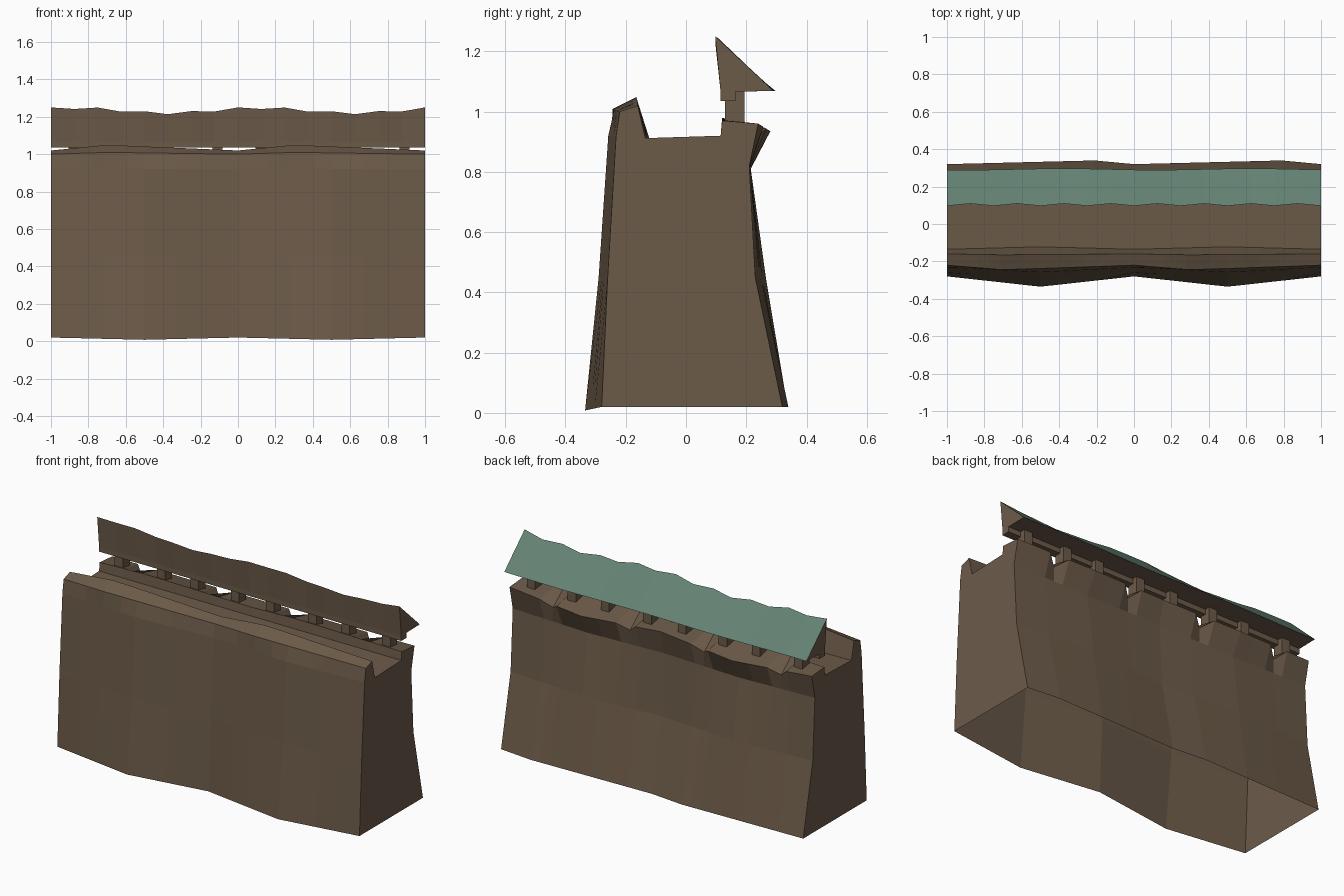
import bpy, bmesh
from math import cos, pi

if "Cube" in bpy.data.objects:
    bpy.data.objects.remove(bpy.data.objects["Cube"])

def material(name, col):
    m = bpy.data.materials.new(name)
    m.diffuse_color = (*col, 1)
    m.use_nodes = True
    m.node_tree.nodes["Principled BSDF"].inputs["Base Color"].default_value = m.diffuse_color
    return m

EARTH = material("earth brown", (0.150, 0.104, 0.066))
GREEN = material("roof green", (0.128, 0.225, 0.172))

def finish(name, bm, mats):
    me = bpy.data.meshes.new(name)
    bm.to_mesh(me)
    bm.free()
    for m in mats:
        me.materials.append(m)
    ob = bpy.data.objects.new(name, me)
    bpy.context.collection.objects.link(ob)
    return ob

def loft(name, profile, us, mats, open_edge=False, painted=None):
    """Sweep profile(u) -> [(y, z)] along x; the pattern repeats every unit."""
    bm = bmesh.new()
    stations = [(u - 1, u) for u in us[:-1]] + [(u, u) for u in us]
    rings = [[bm.verts.new((x, y, z)) for y, z in profile(u)] for x, u in stations]
    n = len(rings[0])
    for a, b in zip(rings, rings[1:]):
        for i in range(n - 1 if open_edge else n):
            j = (i + 1) % n
            f = bm.faces.new((a[i], a[j], b[j], b[i]))
            if i == painted:
                f.material_index = 1
    bm.faces.new(rings[0][::-1])
    bm.faces.new(rings[-1])
    bmesh.ops.recalc_face_normals(bm, faces=bm.faces)
    return finish(name, bm, mats)

def tent(u, peak):
    """0 at both ends of the period, 1 at the peak."""
    return u / peak if u <= peak else (1 - u) / (1 - peak)

# Earth wall section: y, z at the ends, then how far each edge bulges and where
WALL = [
    (-.28, .02, -.055, -.012, .5),
    (-.26, .45, -.03, 0, .5),
    (-.232, .92, -.026, 0, .5),
    (-.22, 1, -.025, .01, .3),
    (-.16, 1.02, -.005, .03, .3),
    (-.135, .912, .013, 0, .5),
    (.115, .92, 0, 0, .5),
    (.12, .97, 0, .01, .3),
    (.24, .96, .04, -.025, .5),
    (.21, .82, .005, -.01, .5),
    (.23, .45, .035, 0, .5),
    (.32, .02, .02, 0, .8),
]
NOTCHES = (.22, .73)   # gaps in the rock lip along the back
LIP = 8

def wall_profile(u):
    pts = [(y + dy * tent(u, p), z + dz * tent(u, p)) for y, z, dy, dz, p in WALL]
    if u in NOTCHES:
        pts[LIP] = (.214, .9)
    return pts

sides = [n + d for n in NOTCHES for d in (-.06, 0, .06)]
loft("earth_wall", wall_profile, sorted([0, .4, .5, 1] + sides), [EARTH], open_edge=True)

# Lean-to roof with a wavy ridge; only its back slope is green
def roof_profile(u):
    wave = cos(2 * pi * (u - .12))
    ripple = cos(8 * pi * u)
    return [(.103 - .006 * ripple, 1.234 + .014 * wave + .006 * ripple),
            (.293 - .004 * wave, 1.069), (.115, 1.065)]

loft("roof", roof_profile, [i / 8 for i in range(9)], [EARTH, GREEN], painted=0)

def box(name, x0, x1, y0, y1, z0, z1):
    bm = bmesh.new()
    bmesh.ops.create_cube(bm, size=1)
    for v in bm.verts:
        v.co = (x0 if v.co.x < 0 else x1, y0 if v.co.y < 0 else y1, z0 if v.co.z < 0 else z1)
    return finish(name, bm, [EARTH])

# Beam under the roof and the short posts that carry it
box("roof_beam", -1, 1, .115, .165, 1.036, 1.07)
for k in (-1, 0):
    for u in (.12, .4, .62, .89):
        box("roof_post", u + k - .027, u + k + .027, .13, .195, .95, 1.068)
